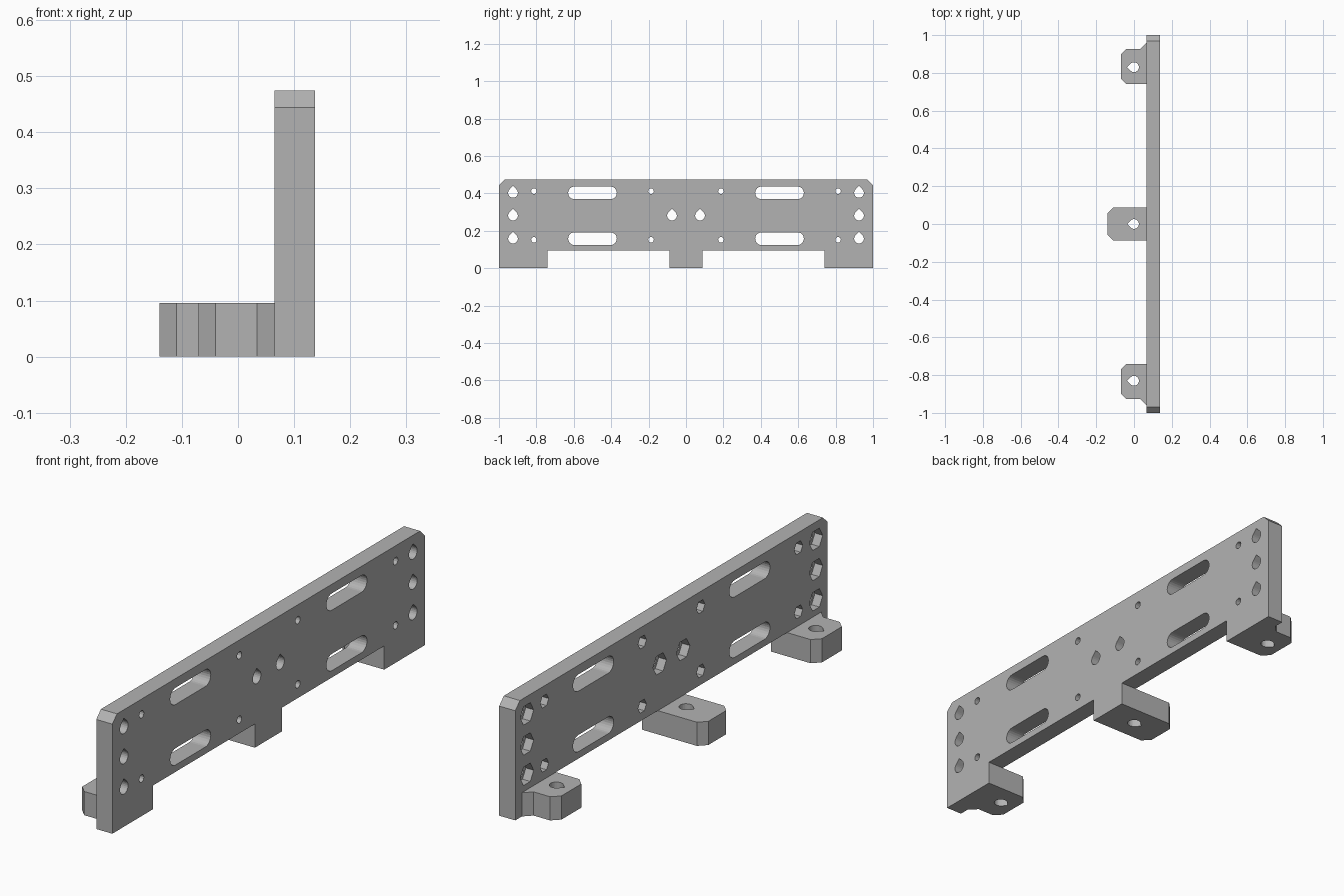
import bpy, bmesh
from math import sin, cos, pi, radians

cube = bpy.data.objects.get("Cube")
if cube:
    bpy.data.objects.remove(cube, do_unlink=True)

grey = bpy.data.materials.new("plain grey")
grey.use_nodes = True
colour = (0.45, 0.45, 0.45, 1)
grey.diffuse_color = colour
grey.node_tree.nodes["Principled BSDF"].inputs["Base Color"].default_value = colour

BACK, FACE = 0.065, 0.137      # plate faces in x
TOP, FOOT = 0.474, 0.096       # plate top and foot height
ROWS = (0.403, 0.281, 0.158)   # heights of the hole rows


def along_x(outline, lo, hi):
    """Prism of a (y, z) outline between two x values."""
    return [[(x, u, v) for u, v in outline] for x in (lo, hi)]


def along_z(outline, lo, hi):
    """Prism of an (x, y) outline between two z values."""
    return [[(u, v, z) for u, v in outline] for z in (lo, hi)]


def make(name, prisms):
    bm = bmesh.new()
    for low, high in prisms:
        a = [bm.verts.new(p) for p in low]
        b = [bm.verts.new(p) for p in high]
        bm.faces.new(a[::-1])
        bm.faces.new(b)
        for i in range(len(a)):
            j = (i + 1) % len(a)
            bm.faces.new((a[i], a[j], b[j], b[i]))
    bmesh.ops.recalc_face_normals(bm, faces=bm.faces[:])
    mesh = bpy.data.meshes.new(name)
    bm.to_mesh(mesh)
    bm.free()
    mesh.materials.append(grey)
    obj = bpy.data.objects.new(name, mesh)
    bpy.context.collection.objects.link(obj)
    return obj


def cut(obj, prisms):
    cutter = make("cutter", prisms)
    cutter.hide_render = True
    mod = obj.modifiers.new("cut", 'BOOLEAN')
    mod.operation, mod.solver, mod.object = 'DIFFERENCE', 'EXACT', cutter
    bpy.context.view_layer.objects.active = obj
    bpy.ops.object.modifier_apply(modifier=mod.name)
    bpy.data.objects.remove(cutter, do_unlink=True)


def ring(u, v, r, n):
    return [(u + r * cos(2 * pi * i / n), v + r * sin(2 * pi * i / n)) for i in range(n)]


def teardrop(u, v, r, point):
    """Circle with a right-angled tip in the direction 'point'."""
    turns = [point + pi / 4 + 1.5 * pi * i / 18 for i in range(19)]
    arc = [(u + r * cos(t), v + r * sin(t)) for t in turns]
    tip = r * 2 ** 0.5
    return arc + [(u + tip * cos(point), v + tip * sin(point))]


def slot(u, v, half, r):
    right = [radians(-90 + 15 * i) for i in range(13)]
    return ([(u + half - r + r * cos(t), v + r * sin(t)) for t in right] +
            [(u - half + r - r * cos(t), v - r * sin(t)) for t in right])


# Upright plate with chamfered top corners and three legs
half = [(0.0875, FOOT), (0.0875, 0), (0.74, 0), (0.74, 0)][:2]
half += [(0.74, FOOT), (0.74, 0), (1, 0), (1, TOP - 0.03), (0.97, TOP)]
half = [half[1], half[0]] + half[2:]
plate = make("mounting_plate", [along_x(half + [(-y, z) for y, z in half[::-1]], BACK, FACE)])

# Through holes, slots and hexagonal nut pockets
large = [(s * 0.925, z) for s in (-1, 1) for z in ROWS] + [(s * 0.075, ROWS[1]) for s in (-1, 1)]
small = [(s * y, z) for s in (-1, 1) for y in (0.187, 0.813) for z in (0.412, 0.152)]
slots = [(s * 0.5, z) for s in (-1, 1) for z in (ROWS[0], ROWS[2])]
through = [teardrop(y, z, 0.026, pi / 2) for y, z in large]
through += [ring(y, z, 0.015, 12) for y, z in small]
through += [slot(y, z, 0.13, 0.034) for y, z in slots]
cut(plate, [along_x(o, 0, 0.2) for o in through])
pockets = [ring(y, z, 0.043, 6) for y, z in large] + [ring(y, z, 0.027, 6) for y, z in small]
cut(plate, [along_x(o, 0, BACK + 0.035) for o in pockets])

# Screw feet: a plain centre tab and two mirrored end tabs with a flared outer side
tab = [(BACK, 0.0875), (-0.11, 0.0875), (-0.14, 0.0575)]
end = [(BACK, 0.74), (-0.04, 0.74), (-0.07, 0.77), (-0.07, 0.897),
       (-0.04, 0.927), (0.034, 0.927), (BACK, 0.958)]
feet = {
    "centre_foot": (tab + [(x, -y) for x, y in tab[::-1]], 0),
    "back_foot": (end, 0.83),
    "front_foot": ([(x, -y) for x, y in end], -0.83),
}
for name, (outline, y) in feet.items():
    foot = make(name, [along_z(outline, 0, FOOT)])
    cut(foot, [along_z(teardrop(0, y, 0.026, pi), -0.1, 0.2)])
